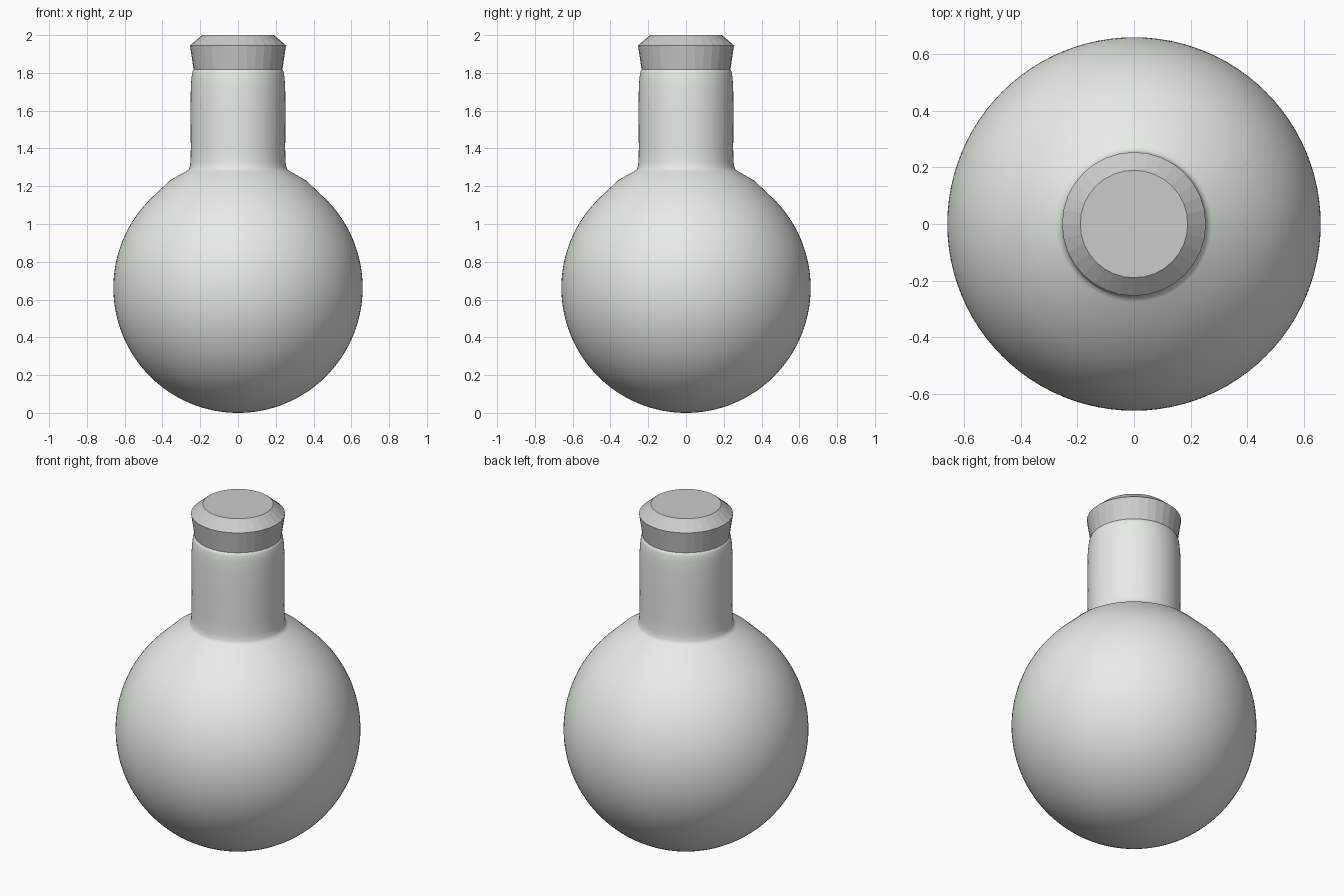
import bpy, bmesh
from math import sin, cos, pi, radians

if "Cube" in bpy.data.objects:
    bpy.data.objects.remove(bpy.data.objects["Cube"])


def lathe(name, profile, sides, smooth):
    """Revolve an (r, z) profile that starts and ends on or near the axis."""
    bm = bmesh.new()
    rings = []
    for r, z in profile:
        if r < 1e-5:
            rings.append([bm.verts.new((0, 0, z))])
        else:
            rings.append([bm.verts.new((r * cos(2 * pi * i / sides), r * sin(2 * pi * i / sides), z))
                          for i in range(sides)])
    for a, b in zip(rings, rings[1:]):
        for i in range(sides):
            j = (i + 1) % sides
            quad = [a[i % len(a)], a[j % len(a)], b[j % len(b)], b[i % len(b)]]
            bm.faces.new(list(dict.fromkeys(quad)))
    # flat caps on open ends
    for ring in (rings[0], rings[-1]):
        if len(ring) > 1:
            bm.faces.new(ring)
    bmesh.ops.recalc_face_normals(bm, faces=bm.faces)
    mesh = bpy.data.meshes.new(name)
    bm.to_mesh(mesh)
    bm.free()
    ob = bpy.data.objects.new(name, mesh)
    bpy.context.collection.objects.link(ob)
    if smooth:
        bpy.ops.object.select_all(action='DESELECT')
        bpy.context.view_layer.objects.active = ob
        ob.select_set(True)
        bpy.ops.object.shade_smooth_by_angle(angle=radians(35))
    return ob


R, CZ, WALL = 0.66, 0.663, 0.02


def bulb(radius, end_angle, steps):
    """Ball profile from the bottom pole up to end_angle."""
    pts = []
    for i in range(steps + 1):
        a = end_angle * i / steps
        low = (CZ - 0.0) / R if a < pi / 2 else 1.0
        pts.append((radius * sin(a), CZ - radius * cos(a) * low))
    return pts


# Round flask: outer ball, shoulder and neck, then back down the thin inner wall
shoulder = [(0.36, 1.231), (0.275, 1.279), (0.262, 1.288), (0.256, 1.30), (0.251, 1.33)]
neck = [(0.25, 1.40), (0.251, 1.60), (0.25, 1.72), (0.247, 1.765), (0.243, 1.80), (0.238, 1.815), (0.232, 1.82)]
outer = bulb(R, radians(137), 60) + shoulder + neck
inner = [(r - WALL, z - 0.01) for r, z in reversed(shoulder + neck[:-2])]
inner += list(reversed(bulb(R - WALL, radians(137), 60)))
flask = lathe("flask", outer + inner, 96, True)

glass = bpy.data.materials.new("pale_glass")
glass.diffuse_color = (0.8, 0.85, 0.79, 1)
glass.use_nodes = True
glass.node_tree.nodes["Principled BSDF"].inputs["Base Color"].default_value = glass.diffuse_color
flask.data.materials.append(glass)

# Faceted stopper with a chamfered top, tapering down into the neck
lathe("stopper", [(0.212, 1.66), (0.254, 1.945), (0.19, 2.0)], 32, False)
